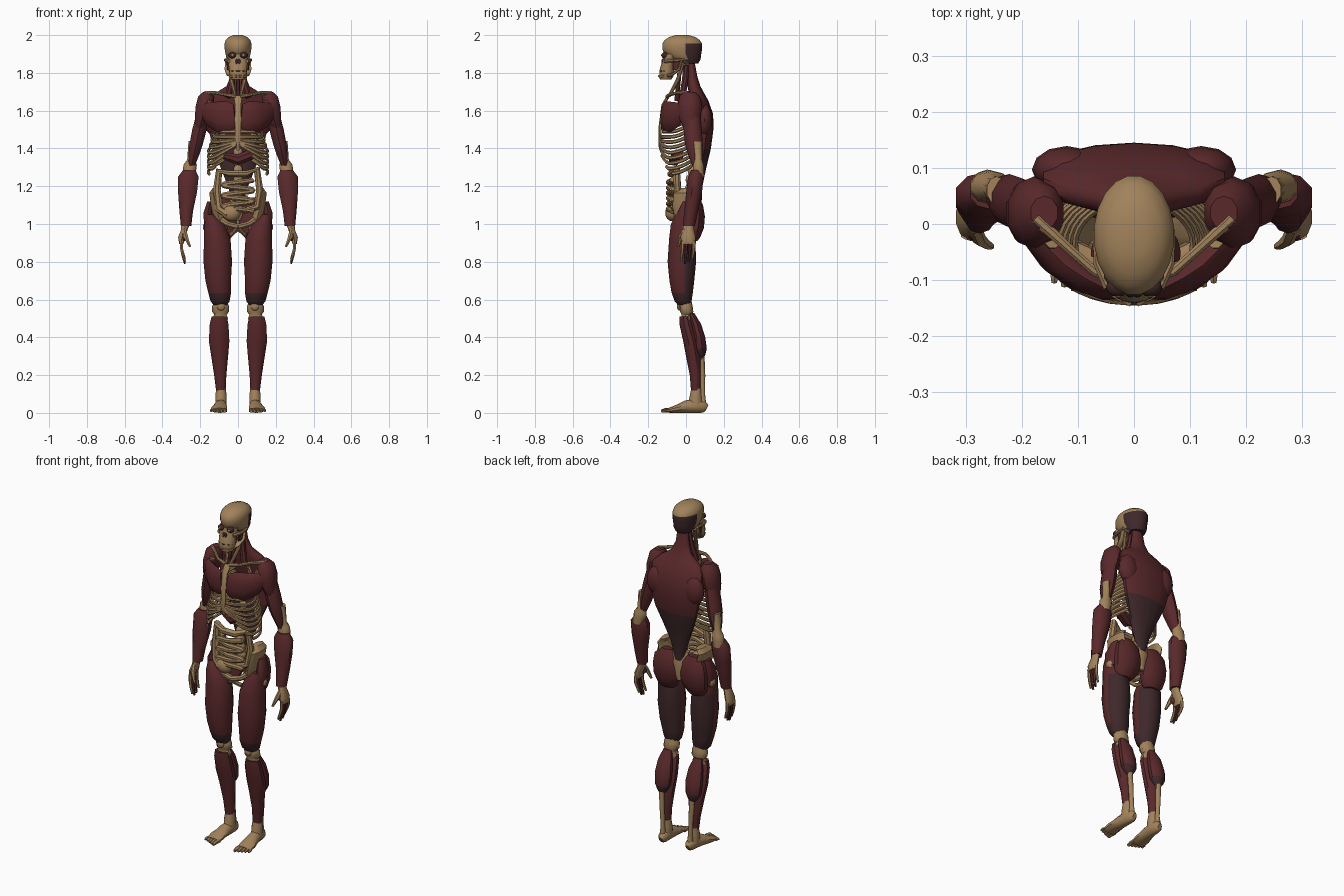
import bpy, bmesh, math
from mathutils import Vector as V


def material(name, col):
    m = bpy.data.materials.new(name)
    m.diffuse_color = (*col, 1)
    return m


BONE = material("bone tan", (0.36, 0.225, 0.105))
RED = material("muscle red", (0.102, 0.022, 0.024))
DARK = material("dark muscle", (0.048, 0.021, 0.023))


def finish(name, bm, mat, mirror, rule, angle):
    bmesh.ops.recalc_face_normals(bm, faces=bm.faces)
    me = bpy.data.meshes.new(name)
    bm.to_mesh(me)
    bm.free()
    me.materials.append(mat)
    me.materials.append(DARK)
    for p in me.polygons:
        p.use_smooth = True
        if rule and rule(p.center):
            p.material_index = 1
    me.set_sharp_from_angle(angle=math.radians(angle))
    ob = bpy.data.objects.new(name, me)
    bpy.context.collection.objects.link(ob)
    if mirror:
        ob.modifiers.new("mirror", 'MIRROR').use_mirror_merge = False
    return ob


def tube(name, pts, mat, ref=(0, 1, 0), axis=None, n=8, mirror=True, rule=None, angle=40):
    """Skin elliptical rings (x, y, z, radius a, radius b) along a path."""
    bm = bmesh.new()
    rings = []
    P = [V(p[:3]) for p in pts]
    for i, p in enumerate(pts):
        t = V(axis) if axis else P[min(i + 1, len(P) - 1)] - P[max(i - 1, 0)]
        t.normalize()
        u = V(ref).cross(t).normalized()
        v = t.cross(u)
        rings.append([bm.verts.new(P[i] + u * p[3] * math.cos(a) + v * p[-1] * math.sin(a))
                      for a in (2 * math.pi * (k + .5) / n for k in range(n))])
    for r, s in zip(rings, rings[1:]):
        for k in range(n):
            bm.faces.new((r[k], r[(k + 1) % n], s[(k + 1) % n], s[k]))
    bm.faces.new(rings[0])
    bm.faces.new(rings[-1])
    return finish(name, bm, mat, mirror, rule, angle)


def loft(name, secs, mat, n=10, **kw):
    """Horizontal rings given as (z, x, y, rx, ry)."""
    return tube(name, [(x, y, z, a, b) for z, x, y, a, b in secs], mat, axis=(0, 0, 1), n=n, **kw)


def ball(name, c, r, mat, mirror=True):
    bm = bmesh.new()
    bmesh.ops.create_uvsphere(bm, u_segments=12, v_segments=8, radius=1)
    for v in bm.verts:
        v.co = V(c) + V((v.co.x * r[0], v.co.y * r[1], v.co.z * r[2]))
    return finish(name, bm, mat, mirror, None, 40)


Z = (0, 0, 1)

# Skull, with dark muscle over the back of the head
loft("cranium", [(1.85, 0, .025, .045, .04), (1.87, 0, 0, .06, .078), (1.9, 0, -.018, .067, .1),
                 (1.93, 0, -.02, .072, .107), (1.955, 0, -.02, .072, .107), (1.975, 0, -.02, .066, .093),
                 (1.99, 0, -.02, .05, .07), (2.0, 0, -.02, .025, .035)], BONE, n=20, mirror=False,
     rule=lambda c: c.y > 0.01 and c.z < 1.96)
loft("face", [(1.765, 0, -.108, .036, .03), (1.78, 0, -.105, .046, .037), (1.815, 0, -.1, .05, .04),
              (1.835, 0, -.098, .05, .036), (1.86, 0, -.09, .055, .036), (1.9, 0, -.085, .055, .034)],
     BONE, n=14, mirror=False)
tube("jaw", [(.057, -.022, 1.87, .007, .013), (.054, -.035, 1.82, .008, .018), (.046, -.075, 1.79, .008, .016),
             (.025, -.12, 1.783, .01, .018), (0, -.132, 1.783, .01, .018)], BONE, ref=(1, 0, 0))
tube("cheek_arch", [(.045, -.112, 1.862, .011), (.064, -.07, 1.865, .009), (.066, -.01, 1.87, .008)], BONE, ref=Z)
ball("eye_socket", (.029, -.112, 1.893), (.021, .018, .017), DARK)
ball("eyeball", (.029, -.122, 1.893), (.008, .01, .008), BONE)
ball("nose_hole", (.006, -.123, 1.858), (.008, .008, .016), DARK)
tube("tooth_line", [(.0, -.139, 1.81, .003), (.03, -.13, 1.81, .003), (.045, -.112, 1.81, .003)], DARK, ref=Z)
tube("jaw_muscle", [(.055, -.05, 1.87, .008, .02), (.05, -.05, 1.815, .008, .02)], RED)

# Neck
tube("neck_front_strap", [(.048, -.012, 1.855, .009), (.035, -.045, 1.76, .011), (.013, -.09, 1.675, .008)], BONE)
tube("neck_side_muscle", [(.022, .0, 1.84, .015), (.032, -.005, 1.76, .018), (.055, -.02, 1.67, .018)], RED)
tube("windpipe", [(0, -.035, 1.8, .012), (0, -.05, 1.65, .013)], RED, mirror=False)

# Spine with alternating vertebra rings
spine = []
for i in range(53):
    z = 1.02 + i * .016
    y = .045 - .025 * math.exp(-((z - 1.2) / .1) ** 2) + .035 * math.exp(-((z - 1.5) / .12) ** 2) - .03 * max(0, z - 1.65) / .2
    spine.append((0, y, z, .027 if i % 3 else .017))
tube("spine", spine, BONE, mirror=False)

# Rib cage
for i in range(11):
    f = i / 10
    rx, ry, z0 = .095 + .055 * min(1, f * 1.6), .07 + .028 * min(1, f * 2), 1.655 - .028 * i
    end = 1 if i < 8 else .86 - .12 * (i - 8)
    pts = []
    for k in range(15):
        a = k / 14 * end
        lift = max(0, a - .68) / .32
        z = z0 - .11 * math.sin(min(a, .68) / .68 * math.pi / 2) + lift ** 1.3 * max(0, 1.43 - z0 + .1 + .008 * (7 - i)) * 1.0
        pts.append((rx * math.sin(math.pi * a) + .01, -.03 + ry * math.cos(math.pi * a) - .012 * a, z, .006, .010))
    tube("rib", pts, BONE, ref=Z, n=6)
tube("breastbone", [(0, -.095, 1.675, .024, .009), (0, -.122, 1.63, .017, .009), (0, -.136, 1.52, .016, .009),
                    (0, -.138, 1.43, .016, .008), (0, -.13, 1.39, .007, .006)], BONE, mirror=False)
tube("collarbone", [(.012, -.098, 1.675, .012), (.07, -.085, 1.685, .009), (.12, -.04, 1.695, .009),
                    (.175, .01, 1.692, .012)], BONE, ref=Z)
tube("shoulder_bone", [(.145, -.03, 1.65, .014), (.165, -.035, 1.56, .014)], BONE)

# Chest and back muscles
tube("chest_muscle", [(.016, -.122, 1.575, .012, .06), (.05, -.115, 1.57, .022, .08), (.095, -.092, 1.565, .03, .085),
                      (.14, -.058, 1.58, .032, .07), (.18, -.015, 1.605, .025, .04)], RED, ref=Z, n=10)
loft("back_muscle", [(1.86, 0, .028, .032, .017), (1.78, 0, .032, .042, .028), (1.73, 0, .042, .062, .034),
                     (1.695, 0, .055, .12, .04), (1.65, 0, .07, .165, .05), (1.58, 0, .09, .165, .054),
                     (1.5, 0, .098, .16, .047), (1.4, 0, .09, .135, .042), (1.3, 0, .073, .095, .035),
                     (1.2, 0, .06, .055, .027), (1.1, 0, .062, .025, .02)], RED, n=14, mirror=False,
     rule=lambda c: c.z < 1.35)
ball("shoulder_blade_muscle", (.12, .097, 1.55), (.062, .042, .085), RED)

# Abdominal organs
tube("large_intestine", [(-.05, -.085, 1.05, .025), (-.1, -.06, 1.08, .024), (-.112, -.045, 1.18, .022),
                         (-.1, -.05, 1.28, .02), (-.04, -.08, 1.265, .019), (.04, -.08, 1.265, .019),
                         (.1, -.05, 1.29, .02), (.115, -.045, 1.18, .02), (.1, -.055, 1.09, .02),
                         (.03, -.07, 1.07, .018)], BONE, ref=(0.01, 1, 0), mirror=False)
gut = []
for k in range(61):
    t = k / 60
    x = .08 * math.cos(math.pi * 6 * t)
    gut.append((x, -.092 + abs(x) * .25, 1.235 - .17 * t, .015))
tube("small_intestine", gut, BONE, ref=(0, 1, 0), mirror=False)
ball("bladder", (-.035, -.075, 1.06), (.05, .035, .045), BONE, mirror=False)
tube("stomach", [(-.07, -.04, 1.36, .02), (0, -.06, 1.34, .032), (.07, -.04, 1.37, .03)], RED, ref=Z, mirror=False)

# Pelvis
loft("hip_blade", [(1.19, .115, .02, .02, .045), (1.165, .133, .005, .02, .07), (1.1, .12, .0, .025, .072),
                   (1.03, .1, -.005, .03, .055), (.97, .08, -.01, .028, .03)], BONE)
tube("pubic_bone", [(.1, -.03, 1.03, .02), (.055, -.055, 1.0, .015), (0, -.062, .985, .017)], BONE, ref=Z)
tube("seat_bone", [(.09, .0, 1.0, .02), (.065, .01, .94, .016), (.035, -.03, .945, .012), (.005, -.06, .975, .013)],
     BONE, ref=(1, 0, 0))
loft("tail_bone", [(1.15, 0, .045, .055, .02), (1.08, 0, .065, .045, .018), (.98, 0, .065, .012, .01)], BONE, mirror=False)
ball("hip_joint", (.158, .0, .985), (.028, .03, .03), BONE)

# Buttocks and hip muscles
loft("buttock", [(1.14, .09, .05, .035, .02), (1.1, .088, .055, .075, .035), (1.04, .088, .055, .085, .045),
                 (.98, .088, .05, .083, .045), (.93, .095, .035, .065, .04), (.91, .095, .03, .045, .03)], RED)
loft("hip_side_muscle", [(1.12, .148, .015, .015, .03), (1.06, .16, .0, .024, .045), (.97, .155, -.005, .025, .045)], RED)

# Legs
loft("thigh", [(1.05, .148, -.02, .022, .035), (1.0, .125, -.022, .055, .06), (.92, .11, -.02, .073, .072),
               (.8, .107, -.022, .078, .078), (.7, .105, -.022, .07, .068), (.635, .097, -.02, .062, .058),
               (.59, .095, -.015, .052, .046), (.57, .093, -.01, .035, .032)], RED, n=12,
     rule=lambda c: c.z < .62 or (c.y > -.01 and c.z < .87))
loft("knee", [(.59, .092, 0, .035, .03), (.565, .092, .0, .047, .035), (.535, .092, .004, .047, .035),
              (.52, .093, .005, .034, .028), (.5, .095, .005, .045, .03), (.48, .097, .005, .04, .03)], BONE)
ball("kneecap", (.09, -.036, .565), (.022, .012, .024), BONE)
loft("shin", [(.51, .1, -.005, .042, .03), (.47, .1, .002, .052, .037), (.38, .1, .025, .057, .04),
              (.3, .097, .04, .047, .04), (.2, .094, .05, .034, .03), (.1, .09, .052, .025, .024)], RED)
loft("calf", [(.53, .1, .025, .025, .018), (.47, .1, .05, .044, .03), (.4, .1, .068, .052, .034),
              (.34, .1, .075, .047, .035), (.31, .1, .078, .032, .025), (.29, .1, .08, .016, .014)], RED,
     rule=lambda c: c.z < .37)
loft("heel_tendon", [(.33, .1, .085, .018, .012), (.2, .095, .088, .014, .014), (.1, .09, .088, .012, .013),
                     (.04, .09, .09, .018, .018)], BONE)
loft("ankle", [(.13, .09, .055, .026, .027), (.09, .09, .052, .032, .032), (.04, .09, .05, .03, .04)], BONE)
tube("foot", [(.088, .11, .024, .012, .018), (.088, .095, .032, .026, .032), (.09, .05, .038, .03, .038),
              (.094, 0, .033, .036, .033), (.1, -.05, .021, .045, .021), (.1, -.09, .013, .043, .013)], BONE, ref=Z, n=10)
for i in range(5):
    x, r = .068 + .018 * i, .012 - .001 * i
    tube("toe", [(x, -.08, .013, r), (x + .002, -.108 + .004 * i, .014, r), (x + .002, -.132 + .007 * i, .009, r * .7)],
         BONE, ref=Z, n=6)

# Arms
loft("shoulder_muscle", [(1.7, .16, .02, .025, .03), (1.675, .168, .02, .045, .055), (1.62, .178, .02, .049, .065),
                         (1.57, .187, .02, .043, .058), (1.52, .2, .022, .03, .042), (1.49, .208, .025, .018, .025)], RED)
loft("upper_arm", [(1.61, .185, .03, .03, .04), (1.5, .204, .035, .04, .048), (1.42, .222, .042, .037, .047),
                   (1.36, .235, .05, .029, .036), (1.31, .245, .055, .018, .022)], RED)
loft("elbow", [(1.44, .245, .06, .018, .025), (1.34, .25, .064, .02, .022), (1.315, .253, .066, .037, .028),
               (1.29, .256, .066, .037, .03), (1.25, .262, .065, .03, .032)], BONE)
loft("forearm", [(1.285, .258, .055, .035, .028), (1.25, .263, .052, .057, .041), (1.17, .267, .043, .053, .042),
                 (1.07, .274, .028, .038, .037), (.99, .275, .015, .029, .032)], RED)
loft("palm", [(1.0, .277, .014, .024, .026), (.97, .284, .012, .018, .03), (.93, .297, .012, .021, .038),
              (.895, .3, .012, .012, .036)], BONE)
for i in range(4):
    y, drop = -.018 + .02 * i, (.0, .015, .008, -.012)[i]
    tube("finger", [(.3, y, .91, .01), (.3, y, .875, .009), (.292, y - .004, .84 - drop / 2, .008),
                    (.281, y - .008, .805 - drop, .006)], RED if i in (1, 2) else BONE, n=6)
tube("thumb", [(.285, -.005, .97, .013), (.275, -.028, .93, .012), (.263, -.036, .9, .009), (.254, -.04, .88, .006)],
     BONE, n=6)
ball("thumb_muscle", (.285, -.01, .935), (.016, .02, .025), RED)
